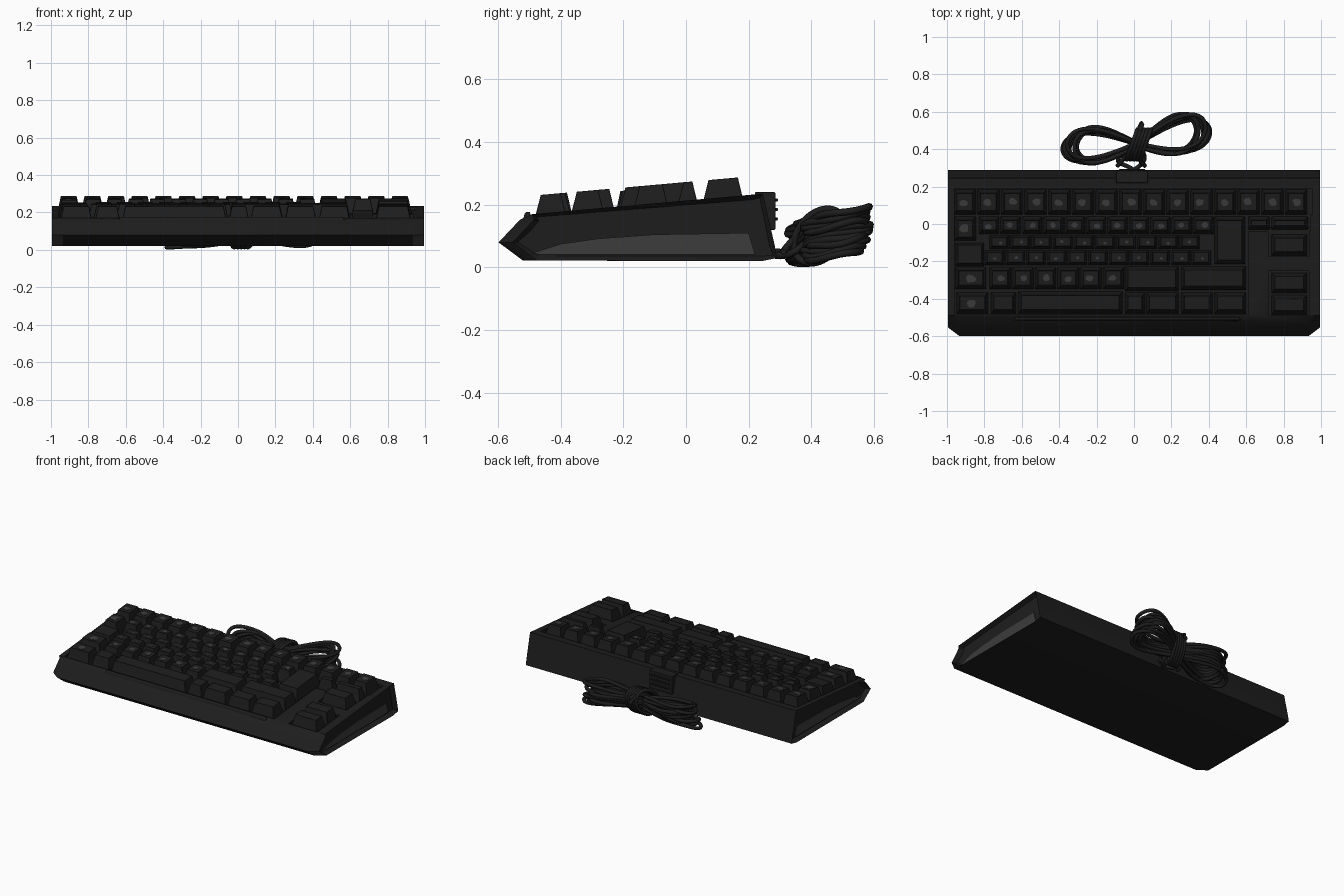
import bpy, bmesh, math, random
from mathutils import Vector

if "Cube" in bpy.data.objects:
    bpy.data.objects.remove(bpy.data.objects["Cube"])

random.seed(4)


def material(name, v):
    m = bpy.data.materials.new(name)
    m.diffuse_color = (v, v, v, 1)
    m.use_nodes = True
    m.node_tree.nodes["Principled BSDF"].inputs["Base Color"].default_value = m.diffuse_color
    return m


BLACK = material("black plastic", 0.0125)
GREY = material("worn grey", 0.045)
SLOPE = 0.0886


def deck(y):
    """Height of the sloping case top."""
    return 0.17 + SLOPE * (y + 0.49)


def finish(name, bm, mats, bevel=0.0, smooth=True):
    bmesh.ops.recalc_face_normals(bm, faces=bm.faces)
    me = bpy.data.meshes.new(name)
    bm.to_mesh(me)
    bm.free()
    ob = bpy.data.objects.new(name, me)
    bpy.context.collection.objects.link(ob)
    for m in mats:
        me.materials.append(m)
    bpy.ops.object.select_all(action='DESELECT')
    bpy.context.view_layer.objects.active = ob
    ob.select_set(True)
    if bevel:
        b = ob.modifiers.new("bevel", 'BEVEL')
        b.width, b.segments, b.limit_method = bevel, 2, 'ANGLE'
        b.angle_limit = math.radians(25)
    if smooth:
        bpy.ops.object.shade_smooth_by_angle(angle=math.radians(40))
    return ob


def hexa(bm, x0, x1, y0, y1, low, high, inset=(0, 0, 0)):
    """Block following the deck slope; inset = side, front, back taper of its top."""
    s, f, b = inset
    lo = [(x0, y0), (x1, y0), (x1, y1), (x0, y1)]
    hi = [(x0 + s, y0 + f), (x1 - s, y0 + f), (x1 - s, y1 - b), (x0 + s, y1 - b)]
    v = [bm.verts.new((x, y, deck(y) + low)) for x, y in lo]
    v += [bm.verts.new((x, y, deck(y) + high)) for x, y in hi]
    bm.faces.new(v[3::-1])
    for i in range(4):
        j = (i + 1) % 4
        bm.faces.new((v[i], v[j], v[4 + j], v[4 + i]))
    return bm.faces.new(v[4:])


# Case: side profile lofted across x, with front corners cut back
profile = [(-0.52, 0.022), (-0.598, 0.08), (-0.555, 0.125), (-0.53, 0.152), (-0.49, 0.17),
           (0.21, 0.232), (0.245, 0.235), (0.283, 0.07), (0.29, 0.03), (0.24, 0.02)]
bm = bmesh.new()
rings = []
for x in (-0.995, -0.935, 0.935, 0.995):
    cut = 0.045 if abs(x) > 0.95 else 0
    rings.append([bm.verts.new((x, y + (cut if y < -0.5 else 0), z)) for y, z in profile])
n = len(profile)
for a, b in zip(rings, rings[1:]):
    for i in range(n):
        bm.faces.new((a[i], a[(i + 1) % n], b[(i + 1) % n], b[i]))
caps = [bm.faces.new(rings[0]), bm.faces.new(rings[-1])]
bmesh.ops.recalc_face_normals(bm, faces=bm.faces)
# Recessed side panels
bmesh.ops.inset_individual(bm, faces=caps, thickness=0.016, depth=0)
for f in caps:
    f.normal_update()
    bmesh.ops.translate(bm, verts=f.verts, vec=-f.normal * 0.03)
# Grey lower front corners
for f in bm.faces:
    c = f.calc_center_median()
    if 0.94 < abs(c.x) < 0.98 and c.y < -0.5 and 0.03 < c.z < 0.08:
        f.material_index = 1
case = finish("case", bm, [BLACK, GREY], smooth=False)

# Key wells cut into the case top
wells = [(-0.96, 0.61, -0.485, 0.19), (0.58, 0.955, 0.05, 0.188),
         (0.605, 0.94, -0.04, 0.07), (0.72, 0.935, -0.175, -0.02), (0.72, 0.935, -0.49, -0.25)]
for i, w in enumerate(wells):
    bm = bmesh.new()
    hexa(bm, *w, -0.02 - 0.0004 * i, 0.08)
    cutter = finish("well_cutter", bm, [], smooth=False)
    cutter.hide_render = True
    bpy.context.view_layer.objects.active = case
    mod = case.modifiers.new("well", 'BOOLEAN')
    mod.operation, mod.solver, mod.object = 'DIFFERENCE', 'EXACT', cutter
    bpy.ops.object.modifier_apply(modifier=mod.name)
    bpy.data.objects.remove(cutter)
bpy.ops.object.select_all(action='DESELECT')
case.select_set(True)
bv = case.modifiers.new("bevel", 'BEVEL')
bv.width, bv.segments, bv.limit_method = 0.005, 2, 'ANGLE'
bpy.ops.object.shade_smooth_by_angle(angle=math.radians(35))

# Grey curved plates on the side panels
bm = bmesh.new()
shape = [(-0.49, 0.046), (-0.40, 0.075), (-0.28, 0.092), (-0.1, 0.105), (0.2, 0.11), (0.22, 0.042), (-0.47, 0.042)]
for s in (-1, 1):
    f = bm.faces.new([bm.verts.new((s * 0.966, y, z)) for y, z in shape])
    r = bmesh.ops.extrude_face_region(bm, geom=[f])
    bmesh.ops.translate(bm, vec=(s * 0.004, 0, 0), verts=[e for e in r['geom'] if isinstance(e, bmesh.types.BMVert)])
finish("side_panel_grey", bm, [GREY], smooth=False)

# Front ridge below the bottom key row
bm = bmesh.new()
hexa(bm, -0.65, 0.58, -0.525, -0.495, -0.03, 0.008, (0.02, 0.012, 0.002))
finish("front_ridge", bm, [BLACK], 0.004)


# Keys: (x0, x1, y0, y1, grey mark size)
def run(start, step, count, w, y0, y1, mark):
    return [(start + i * step - w / 2, start + i * step + w / 2, y0, y1, mark) for i in range(count)]


rows = {
    "function_keys": run(-0.905, 0.1265, 15, 0.12, 0.05, 0.185, 0.022),
    "number_keys": [(-0.96, -0.845, -0.09, 0.04, 0.026), (0.61, 0.725, -0.03, 0.04, 0),
                    (0.735, 0.93, -0.03, 0.04, 0), (0.735, 0.925, -0.17, -0.055, 0)]
    + run(-0.775, 0.1145, 11, 0.11, -0.055, 0.04, 0.017) + [(0.43, 0.595, -0.215, 0.04, 0)],
    "upper_letter_keys": run(-0.72, 0.113, 10, 0.108, -0.135, -0.06, 0.009),
    "middle_letter_keys": [(-0.955, -0.80, -0.225, -0.10, 0.0)]
    + run(-0.745, 0.1105, 11, 0.106, -0.22, -0.14, 0.009),
    "lower_letter_keys": [(-0.955, -0.79, -0.35, -0.23, 0.025)]
    + run(-0.715, 0.121, 6, 0.116, -0.35, -0.23, 0.02)
    + [(-0.05, 0.24, -0.36, -0.225, 0), (0.25, 0.6, -0.355, -0.225, 0), (0.735, 0.925, -0.37, -0.26, 0)],
    "bottom_keys": [(-0.95, -0.78, -0.48, -0.365, 0.024), (-0.765, -0.63, -0.48, -0.365, 0),
                    (-0.62, -0.06, -0.48, -0.36, 0), (-0.05, 0.06, -0.48, -0.365, 0),
                    (0.065, 0.24, -0.48, -0.365, 0), (0.25, 0.42, -0.48, -0.365, 0),
                    (0.43, 0.6, -0.48, -0.365, 0), (0.735, 0.925, -0.485, -0.38, 0)],
}
marks = bmesh.new()
for name, keys in rows.items():
    bm = bmesh.new()
    small = "letter" in name and "lower" not in name
    for x0, x1, y0, y1, mark in keys:
        h = 0.05 if small else 0.06
        taper = (0.014, 0.016, 0.012) if small else (0.018, 0.022, 0.02)
        top = hexa(bm, x0, x1, y0, y1, -0.025, h, taper)
        # Dished top
        bmesh.ops.inset_individual(bm, faces=[top], thickness=0.009, depth=0)
        bmesh.ops.translate(bm, verts=top.verts, vec=(0, 0, -0.004))
        if mark:
            # Worn patch: thin irregular disc in the dish
            cx, cy = (x0 + x1) / 2 + random.uniform(-.008, .008), (y0 + y1) / 2 + random.uniform(-.006, .004)
            ring = []
            for k in range(9):
                a = math.tau * k / 9
                r = mark * random.uniform(0.8, 1.2)
                x, y = cx + r * math.cos(a), cy + r * 0.85 * math.sin(a)
                ring.append(marks.verts.new((x, y, deck(y) + h - 0.0015)))
            f = marks.faces.new(ring)
            r = bmesh.ops.extrude_face_region(marks, geom=[f])
            bmesh.ops.translate(marks, vec=(0, 0, -0.004),
                                verts=[e for e in r['geom'] if isinstance(e, bmesh.types.BMVert)])
    finish(name, bm, [BLACK], 0.005)
finish("key_worn_patches", marks, [GREY], smooth=False)

# Cable outlet on the back wall: block with ridges
bm = bmesh.new()
for z0, z1, w, out in ((0.12, 0.24, 0.085, 0.0), (0.15, 0.16, 0.07, 0.008),
                       (0.18, 0.19, 0.07, 0.008), (0.21, 0.22, 0.07, 0.008)):
    back = 0.285 + out
    r = bmesh.ops.create_cube(bm, size=1)
    for v in r['verts']:
        v.co = Vector((v.co.x * 2 * w - 0.01, 0.22 if v.co.y < 0 else back, z1 if v.co.z > 0 else z0))
finish("cable_outlet", bm, [BLACK], 0.003)

# Cable bundle
curve = bpy.data.curves.new("cable_bundle", 'CURVE')
curve.dimensions = '3D'
curve.bevel_depth, curve.bevel_resolution, curve.resolution_u = 0.0115, 2, 4
curve.materials.append(BLACK)


def strand(points, cyclic):
    sp = curve.splines.new('NURBS')
    sp.points.add(len(points) - 1)
    for p, (x, y, z) in zip(sp.points, points):
        p.co = (x, min(y, 0.588), max(z, 0.0118), 1)
    sp.use_cyclic_u, sp.use_endpoint_u, sp.order_u = cyclic, not cyclic, 4


# Figure-eight coils
for i in range(11):
    k = random.uniform(0.8, 1.0) if i else 1.0
    lift = -0.07 + 0.14 * i / 10
    tilt, ph = random.uniform(-0.025, 0.025), random.uniform(-0.1, 0.1)
    pts = []
    for j in range(28):
        t = math.tau * j / 28
        s = math.sin(t)
        right = s > 0
        x = 0.015 + (0.395 if right else 0.40) * k * s
        y = 0.425 + (0.095 if right else 0.085) * (1.9 - k) * math.sin(2 * t + ph) \
            + (0.075 if right else 0.015) * s + tilt * abs(s)
        z = 0.095 + lift * (0.55 + 0.45 * abs(s)) + 0.2 * (y - 0.43) + 0.006 * math.sin(5 * t + i)
        pts.append((x, y, z))
    strand(pts, True)
# Wraps tying the middle
for i in range(5):
    pts = []
    for j in range(12):
        t = math.tau * j / 12
        c, s = math.cos(t), math.sin(t)
        pts.append((-0.01 + 0.018 * i + 0.03 * c, 0.425 + 0.085 * c, 0.1 + 0.085 * s + 0.03 * c))
    strand(pts, True)
# Lead from the case and loose ends
strand([(0, 0.27, 0.05), (0, 0.30, 0.05), (-0.08, 0.32, 0.04), (-0.1, 0.35, 0.06), (-0.03, 0.4, 0.1), (0.02, 0.45, 0.15)], False)
strand([(0.06, 0.31, 0.05), (0.02, 0.34, 0.09), (0.01, 0.42, 0.17), (0.03, 0.5, 0.17), (0.045, 0.535, 0.15)], False)
strand([(-0.09, 0.31, 0.04), (-0.04, 0.36, 0.09), (0.0, 0.44, 0.18), (0.03, 0.52, 0.16), (0.04, 0.54, 0.12)], False)
strand([(-0.02, 0.28, 0.04), (0.06, 0.32, 0.03), (0.08, 0.36, 0.05), (0.03, 0.4, 0.1)], False)
bpy.context.collection.objects.link(bpy.data.objects.new("cable_bundle", curve))
